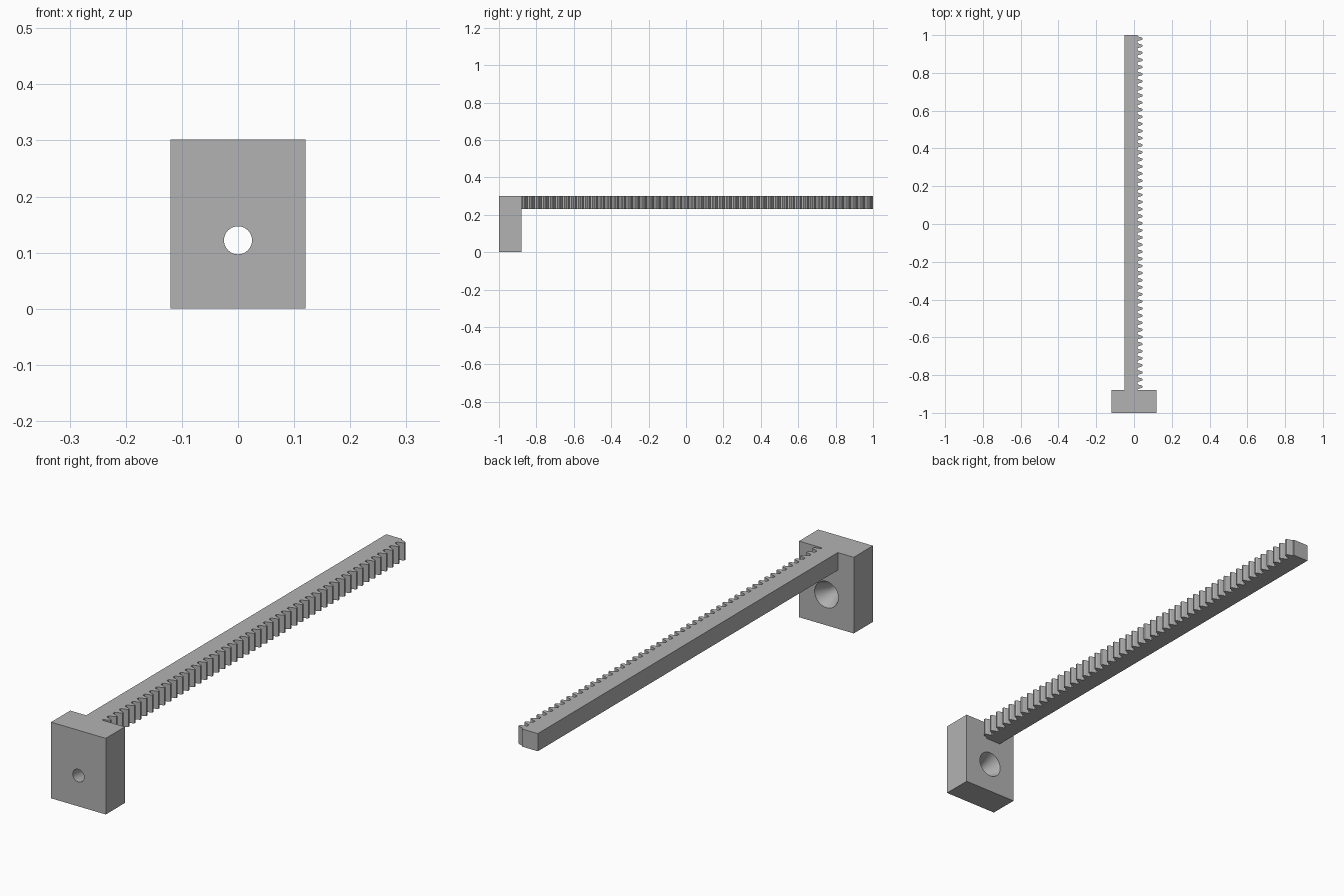
import bpy
import bmesh
import math

if "Cube" in bpy.data.objects:
    bpy.data.objects.remove(bpy.data.objects["Cube"], do_unlink=True)

TOP = 0.302
BLOCK_BACK = -0.88
TEETH = 50

grey = bpy.data.materials.new("plain_grey")
grey.use_nodes = True
grey.diffuse_color = (0.45, 0.45, 0.45, 1)
grey.node_tree.nodes["Principled BSDF"].inputs["Base Color"].default_value = (0.45, 0.45, 0.45, 1)


def finish(bm, name):
    bmesh.ops.recalc_face_normals(bm, faces=bm.faces)
    mesh = bpy.data.meshes.new(name)
    bm.to_mesh(mesh)
    bm.free()
    mesh.materials.append(grey)
    obj = bpy.data.objects.new(name, mesh)
    bpy.context.collection.objects.link(obj)
    return obj


def prism(name, outline, low, high):
    """Extrude an xy outline between two heights."""
    bm = bmesh.new()
    face = bm.faces.new([bm.verts.new((x, y, low)) for x, y in outline])
    grown = bmesh.ops.extrude_face_region(bm, geom=[face])
    verts = [v for v in grown["geom"] if isinstance(v, bmesh.types.BMVert)]
    bmesh.ops.translate(bm, verts=verts, vec=(0, 0, high - low))
    return finish(bm, name)


def turned(name, profile, height, segments=48):
    """Closed solid of (radius, y) rings around an axis along y."""
    bm = bmesh.new()
    rings = []
    for r, y in profile:
        angles = [2 * math.pi * i / segments for i in range(segments)]
        rings.append([bm.verts.new((r * math.cos(a), y, height + r * math.sin(a))) for a in angles])
    for a, b in zip(rings, rings[1:]):
        for i in range(segments):
            j = (i + 1) % segments
            bm.faces.new((a[i], a[j], b[j], b[i]))
    bm.faces.new(rings[0])
    bm.faces.new(rings[-1])
    return finish(bm, name)


# Toothed bar: rounded gear teeth along the +x side
root, depth = 0.019, 0.026
pitch = (1 - BLOCK_BACK) / TEETH
half_tooth = [(0.14, 0), (0.21, 0.22), (0.27, 0.55), (0.33, 0.82), (0.41, 1)]
tooth = half_tooth + [(1 - t, h) for t, h in reversed(half_tooth)]
outline = [(-0.05, 1), (-0.05, BLOCK_BACK), (root, BLOCK_BACK)]
for n in range(TEETH):
    outline += [(root + depth * h, BLOCK_BACK + (n + t) * pitch) for t, h in tooth]
outline.append((root, 1))
prism("toothed_bar", outline, 0.232, TOP)

# Mounting block with a countersunk screw hole opening to the back
block = prism("mounting_block", [(-0.12, -1), (0.12, -1), (0.12, BLOCK_BACK), (-0.12, BLOCK_BACK)], 0, TOP)
cutter = turned("screw_hole_cutter", [(0.025, -1.05), (0.025, -0.94), (0.052, BLOCK_BACK), (0.052, -0.85)], 0.122)
cutter.hide_render = True
cut = block.modifiers.new("screw_hole", "BOOLEAN")
cut.operation = "DIFFERENCE"
cut.solver = "EXACT"
cut.object = cutter
bpy.ops.object.select_all(action="DESELECT")
bpy.context.view_layer.objects.active = block
block.select_set(True)
bpy.ops.object.modifier_apply(modifier=cut.name)
bpy.data.objects.remove(cutter, do_unlink=True)
bpy.ops.object.shade_smooth_by_angle(angle=math.radians(25))
